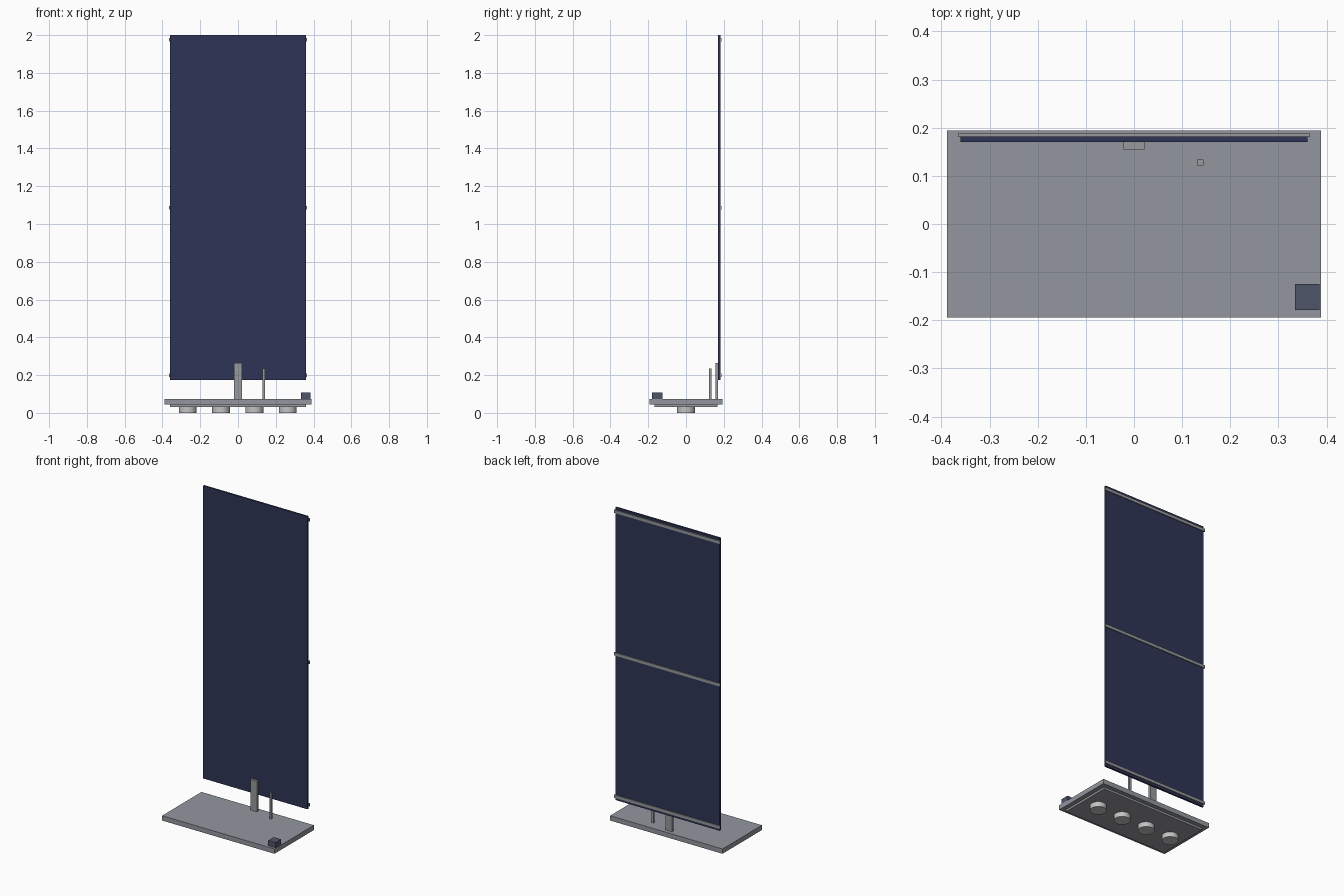
import bpy

if "Cube" in bpy.data.objects:
    bpy.data.objects.remove(bpy.data.objects["Cube"])


def material(name, r, g, b):
    m = bpy.data.materials.new(name)
    m.diffuse_color = (r, g, b, 1)
    m.use_nodes = True
    m.node_tree.nodes["Principled BSDF"].inputs["Base Color"].default_value = m.diffuse_color
    return m


navy = material("navy", 0.027, 0.036, 0.092)
slate = material("slate", 0.075, 0.09, 0.14)
steel = material("steel grey", 0.29, 0.31, 0.345)
metal = material("rail grey", 0.31, 0.32, 0.335)
pale = material("pale grey", 0.55, 0.55, 0.55)


def box(name, x, y, z, mat):
    """Box from (min, max) pairs on each axis."""
    bpy.ops.mesh.primitive_cube_add(
        size=1, location=[(a + b) / 2 for a, b in (x, y, z)])
    o = bpy.context.object
    o.name = name
    o.scale = [b - a for a, b in (x, y, z)]
    bpy.ops.object.transform_apply(location=False, rotation=False, scale=True)
    o.data.materials.append(mat)
    return o


# base slab and the smaller plate under it
box("base_slab", (-0.388, 0.388), (-0.194, 0.194), (0.044, 0.074), steel)
box("under_plate", (-0.36, 0.36), (-0.167, 0.167), (0.031, 0.044), metal)

# round feet in a row
for i in range(4):
    bpy.ops.mesh.primitive_cylinder_add(
        vertices=32, radius=0.047, depth=0.031,
        location=(-0.266 + i * 0.1765, 0, 0.0155))
    foot = bpy.context.object
    foot.name = f"foot_{i + 1}"
    foot.data.materials.append(pale)
    bpy.ops.object.shade_smooth_by_angle()

# tall panel with three rails on its back
box("panel", (-0.36, 0.36), (0.17, 0.182), (0.175, 2.0), navy)
for i, z in enumerate((0.199, 1.087, 1.976)):
    box(f"back_rail_{i + 1}", (-0.366, 0.366), (0.181, 0.188),
        (z - 0.009, z + 0.009), metal)

# support post, thin rod and small corner box
box("support_post", (-0.022, 0.022), (0.155, 0.17), (0.074, 0.265), metal)
box("thin_rod", (0.131, 0.144), (0.121, 0.134), (0.074, 0.235), metal)
box("corner_box", (0.334, 0.385), (-0.179, -0.125), (0.074, 0.107), slate)
